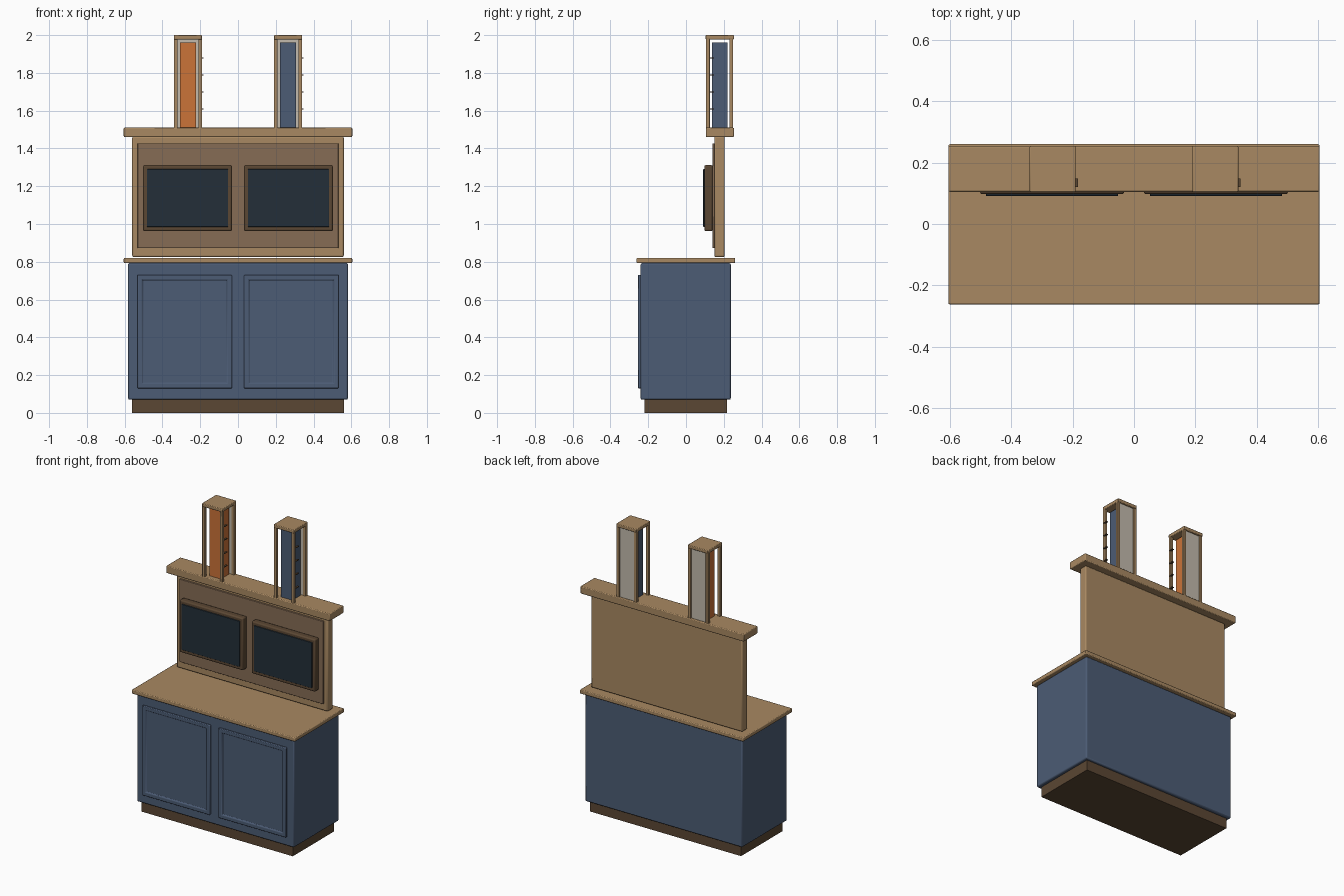
import bpy, bmesh
from mathutils import Vector

if "Cube" in bpy.data.objects:
    bpy.data.objects.remove(bpy.data.objects["Cube"])


def srgb(h):
    """Hex colour to linear RGBA."""
    c = [int(h[i:i + 2], 16) / 255 for i in (0, 2, 4)]
    return [v / 12.92 if v <= 0.04045 else ((v + 0.055) / 1.055) ** 2.4 for v in c] + [1]


def material(name, h):
    m = bpy.data.materials.new(name)
    m.diffuse_color = srgb(h)
    m.use_nodes = True
    m.node_tree.nodes["Principled BSDF"].inputs["Base Color"].default_value = m.diffuse_color
    return m


WOOD = material("light wood", "A98962")
BLUE = material("slate blue", "4C5C75")
DARK = material("dark wood", "5B4733")
BROWN = material("brown panel", "866C55")
GLASS = material("screen glass", "232F39")
ORANGE = material("orange", "CB7338")
GREY = material("warm grey", "C3BBAD")


def box(name, mat, x, y, z, bevel=0.0, recess=None):
    """Box from (min, max) ranges; recess = (inset, depth) on the front face."""
    lo, hi = Vector((x[0], y[0], z[0])), Vector((x[1], y[1], z[1]))
    mid, size = (lo + hi) / 2, hi - lo
    bm = bmesh.new()
    bmesh.ops.create_cube(bm, size=1)
    bmesh.ops.scale(bm, vec=size, verts=bm.verts)
    if recess:
        front = min(bm.faces, key=lambda f: f.calc_center_median().y)
        bmesh.ops.inset_region(bm, faces=[front], thickness=recess[0])
        # a second ring gives the recess its side walls
        bmesh.ops.inset_region(bm, faces=[front], thickness=0.001)
        bmesh.ops.translate(bm, verts=front.verts, vec=(0, recess[1], 0))
    me = bpy.data.meshes.new(name)
    bm.to_mesh(me)
    bm.free()
    me.materials.append(mat)
    ob = bpy.data.objects.new(name, me)
    ob.location = mid
    bpy.context.collection.objects.link(ob)
    if bevel:
        b = ob.modifiers.new("soft edges", "BEVEL")
        b.width, b.segments, b.limit_method = bevel, 2, "ANGLE"
    return ob


# Lower cabinet
box("plinth", DARK, (-0.56, 0.56), (-0.22, 0.217), (0, 0.075))
box("cabinet_body", BLUE, (-0.582, 0.582), (-0.24, 0.237), (0.07, 0.793), 0.008)
box("countertop", WOOD, (-0.605, 0.605), (-0.262, 0.26), (0.793, 0.82), 0.005)

# Upright back board with its inner panel, and the top shelf
box("back_board", WOOD, (-0.56, 0.56), (0.15, 0.205), (0.825, 1.462), 0.008)
box("inner_panel", BROWN, (-0.532, 0.532), (0.14, 0.155), (0.872, 1.427), 0.003)
box("top_shelf", WOOD, (-0.605, 0.605), (0.105, 0.254), (1.46, 1.51), 0.005)

for side, s in (("left", -1), ("right", 1)):
    # Cabinet doors
    cx = s * 0.282
    box(side + "_door", BLUE, (cx - 0.25, cx + 0.25), (-0.255, -0.238), (0.13, 0.73),
        0.004, recess=(0.037, 0.008))

    # Framed screens
    cx = s * 0.267
    box(side + "_screen_frame", DARK, (cx - 0.235, cx + 0.235), (0.097, 0.141),
        (0.962, 1.312), 0.008)
    box(side + "_screen", GLASS, (cx - 0.215, cx + 0.215), (0.091, 0.1), (0.985, 1.29), 0.002)

    # Small towers: four posts, cap, coloured core, back plate
    cx, cy = s * 0.265, 0.179
    for px, xn in ((-0.065, "left"), (0.065, "right")):
        for py, yn in ((-0.063, "front"), (0.061, "back")):
            box(f"{side}_tower_{yn}_{xn}_post", WOOD, (cx + px - 0.01, cx + px + 0.01),
                (cy + py - 0.01, cy + py + 0.01), (1.505, 1.982), 0.002)
    box(side + "_tower_cap", WOOD, (cx - 0.075, cx + 0.075), (cy - 0.075, cy + 0.075),
        (1.977, 2.0), 0.004)
    box(side + "_tower_core", ORANGE if s < 0 else BLUE, (cx - 0.042, cx + 0.042),
        (cy - 0.042, cy + 0.042), (1.505, 1.96))
    box(side + "_tower_back_plate", GREY, (cx - 0.056, cx + 0.056),
        (cy + 0.055, cy + 0.063), (1.505, 1.98))

    # Thin tick marks on the outer post
    for i in range(4):
        z = 1.608 + i * 0.09
        box(f"{side}_tower_tick_{i + 1}", DARK, (cx + 0.07, cx + 0.082),
            (cy - 0.058, cy - 0.03), (z - 0.003, z + 0.003))

# Smooth the softened edges, keep the flat faces crisp
for ob in bpy.context.scene.objects:
    ob.select_set(True)
    bpy.context.view_layer.objects.active = ob
bpy.ops.object.shade_smooth_by_angle()
